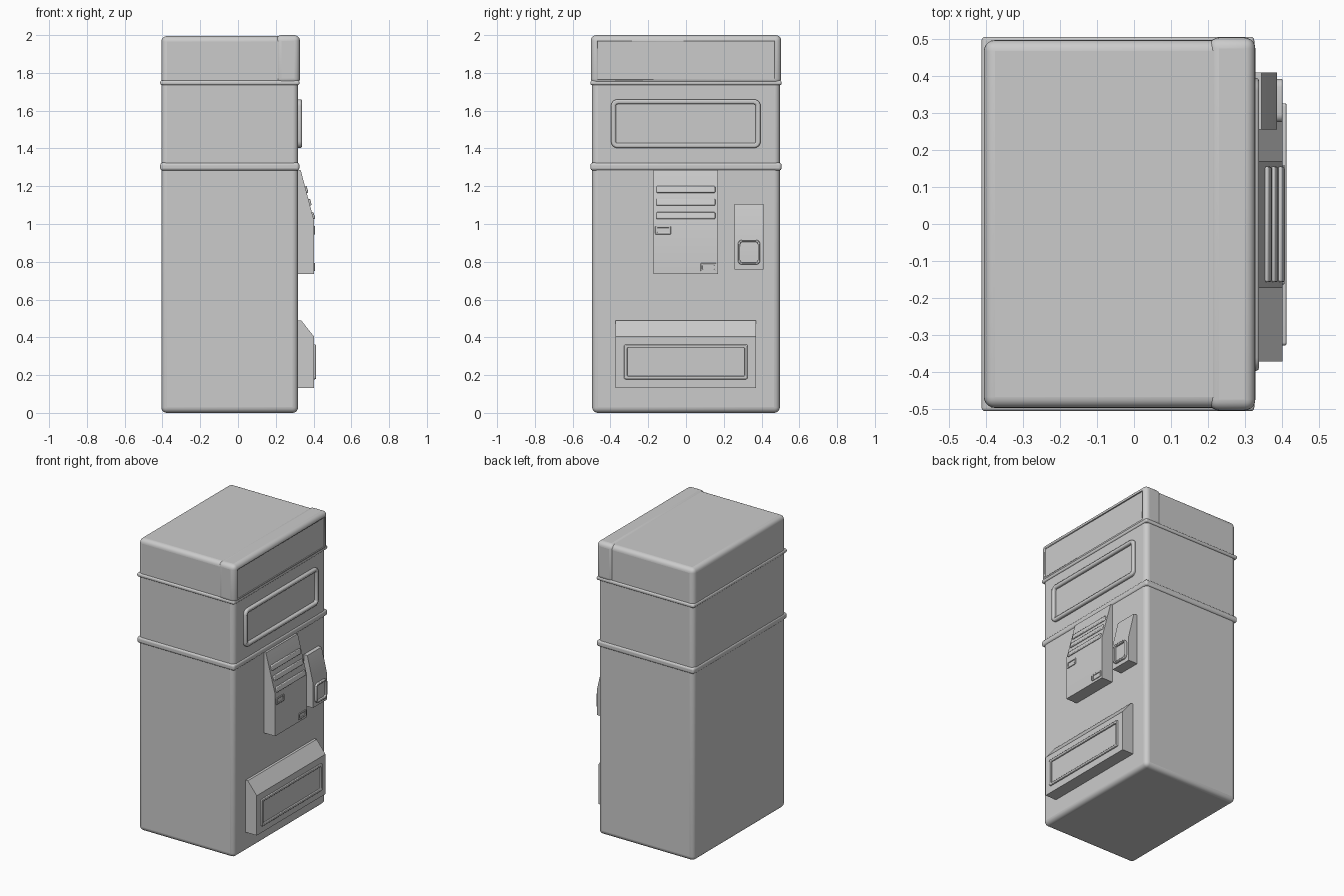
import bpy, bmesh, math
from mathutils import Vector

if "Cube" in bpy.data.objects:
    bpy.data.objects.remove(bpy.data.objects["Cube"])


def finish(name, bm, bevel=0.0, segs=3):
    bmesh.ops.recalc_face_normals(bm, faces=bm.faces)
    me = bpy.data.meshes.new(name)
    bm.to_mesh(me)
    bm.free()
    ob = bpy.data.objects.new(name, me)
    bpy.context.collection.objects.link(ob)
    if bevel:
        m = ob.modifiers.new("round", 'BEVEL')
        m.width, m.segments = bevel, segs
        m.limit_method, m.angle_limit = 'ANGLE', math.radians(35)
    bpy.ops.object.select_all(action='DESELECT')
    ob.select_set(True)
    bpy.context.view_layer.objects.active = ob
    bpy.ops.object.shade_smooth_by_angle(angle=math.radians(32))
    return ob


def box(name, x, y, z, bevel=0.0, segs=3):
    bm = bmesh.new()
    bmesh.ops.create_cube(bm, size=1)
    for v in bm.verts:
        v.co = Vector([(r[0] + r[1]) / 2 + c * (r[1] - r[0]) for c, r in zip(v.co, (x, y, z))])
    return finish(name, bm, bevel, segs)


def wedge(name, profile, y, bevel=0.0):
    # side profile in x/z, extruded along y
    bm = bmesh.new()
    f = bm.faces.new([bm.verts.new((px, y[0], pz)) for px, pz in profile])
    ext = bmesh.ops.extrude_face_region(bm, geom=[f])
    bmesh.ops.translate(bm, vec=(0, y[1] - y[0], 0),
                        verts=[g for g in ext["geom"] if isinstance(g, bmesh.types.BMVert)])
    return finish(name, bm, bevel, 2)


def rounded_loop(y, z, r, n=5):
    cy, cz = sum(y) / 2, sum(z) / 2
    hy, hz = (y[1] - y[0]) / 2 - r, (z[1] - z[0]) / 2 - r
    pts = []
    for k, (sy, sz) in enumerate(((1, 1), (-1, 1), (-1, -1), (1, -1))):
        for i in range(n):
            a = math.pi / 2 * (k + i / (n - 1))
            pts.append((cy + sy * hy + r * math.cos(a), cz + sz * hz + r * math.sin(a)))
    return pts


def frame(name, x, y, z, width, radius, bevel=0.004):
    # raised rectangular rim facing +x
    outer = rounded_loop(y, z, radius)
    inner = rounded_loop((y[0] + width, y[1] - width), (z[0] + width, z[1] - width),
                         max(radius - width, 0.004))
    bm = bmesh.new()
    loops = [[bm.verts.new((px, a, b)) for a, b in pts]
             for px, pts in ((x[0], outer), (x[1], outer), (x[1], inner), (x[0], inner))]
    n = len(outer)
    for k in range(4):
        p, q = loops[k], loops[(k + 1) % 4]
        for i in range(n):
            j = (i + 1) % n
            bm.faces.new((p[i], p[j], q[j], q[i]))
    return finish(name, bm, bevel, 2)


# Cabinet and trim bands
box("cabinet", (-0.406, 0.318), (-0.497, 0.497), (0, 1.995), 0.03, 5)
box("middle_band", (-0.412, 0.325), (-0.506, 0.506), (1.283, 1.325), 0.014, 4)
box("upper_band", (-0.412, 0.325), (-0.506, 0.506), (1.735, 1.76), 0.01, 4)

# Header sign surround with a shallow recess
sign = box("sign_surround", (0.20, 0.328), (-0.504, 0.504), (1.74, 2.0), 0.03, 5)
cutter = box("sign_cutter", (0.321, 0.4), (-0.468, 0.468), (1.764, 1.966))
cutter.hide_render = True
cutter.hide_set(True)
cut = sign.modifiers.new("recess", 'BOOLEAN')
cut.object, cut.operation, cut.solver = cutter, 'DIFFERENCE', 'EXACT'

# Display window rim
frame("window_rim", (0.31, 0.338), (-0.397, 0.395), (1.402, 1.66), 0.026, 0.035, 0.008)

# Coin panel with sloped upper half
wedge("coin_panel", [(0.30, 0.735), (0.402, 0.735), (0.402, 1.02), (0.332, 1.285), (0.30, 1.285)],
      (-0.173, 0.17))
slope = (0.402 - 0.332) / (1.285 - 1.02)
for i, zc in enumerate((1.182, 1.115, 1.044)):
    xc = 0.402 - (zc - 1.02) * slope
    slat = box(f"panel_slat_{i + 1}", (-0.018, 0.009), (-0.157, 0.155), (-0.018, 0.018), 0.005, 2)
    slat.location = (xc, 0, zc)
    slat.rotation_euler.y = -math.atan(slope)
frame("coin_slot_rim", (0.39, 0.407), (-0.163, -0.08), (0.945, 0.99), 0.01, 0.005, 0.002)
frame("button_rim", (0.39, 0.407), (0.077, 0.16), (0.75, 0.793), 0.01, 0.005, 0.002)

# Change return box
wedge("change_box", [(0.30, 0.76), (0.387, 0.76), (0.387, 0.93), (0.345, 1.107), (0.30, 1.107)],
      (0.256, 0.41))
frame("change_rim", (0.37, 0.402), (0.275, 0.392), (0.785, 0.916), 0.012, 0.022, 0.004)

# Pick-up hatch
wedge("hatch_housing", [(0.30, 0.133), (0.402, 0.133), (0.402, 0.405), (0.335, 0.489), (0.30, 0.489)],
      (-0.372, 0.37))
frame("hatch_rim", (0.39, 0.412), (-0.328, 0.326), (0.178, 0.362), 0.017, 0.008, 0.004)
